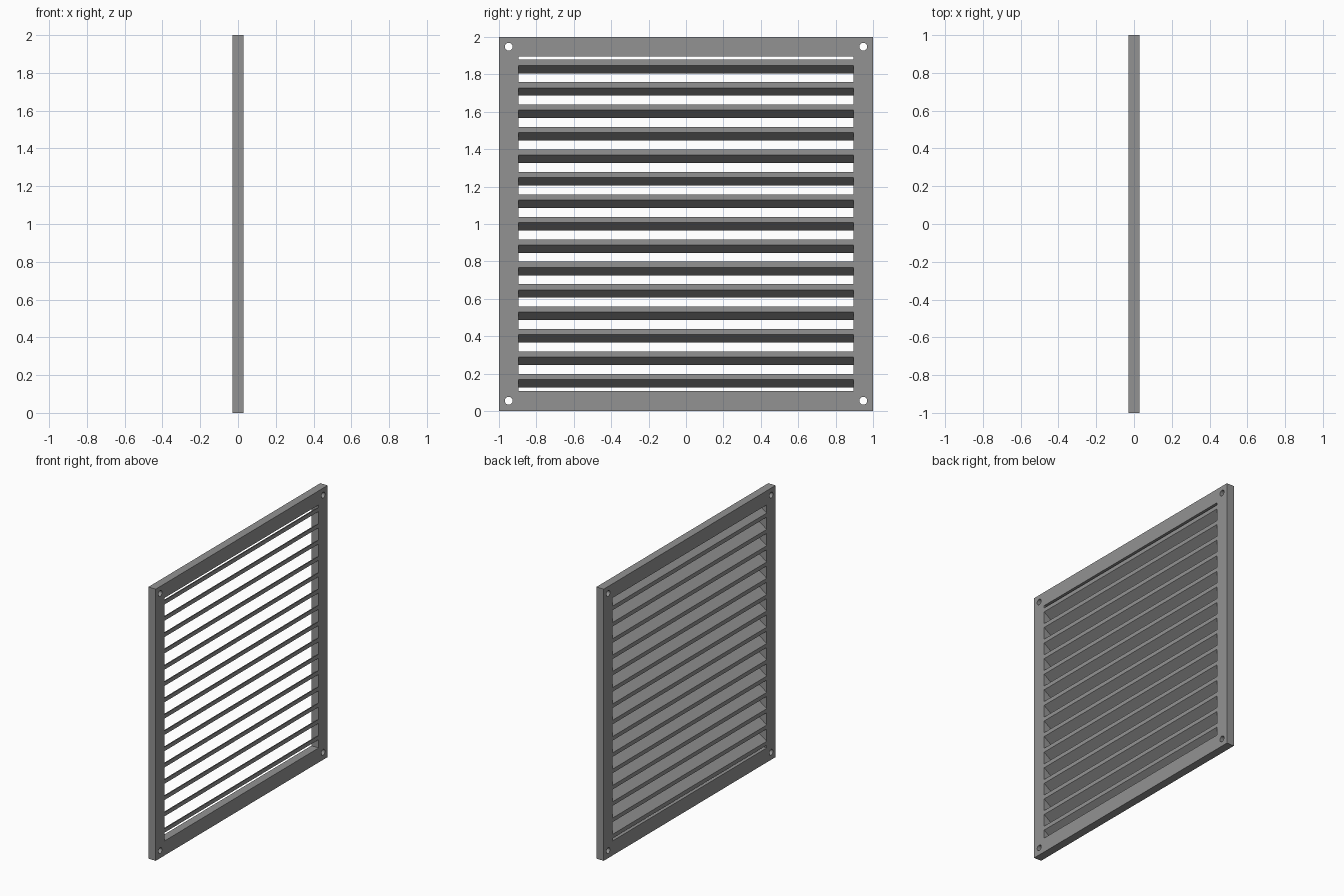
import bpy
import math

if "Cube" in bpy.data.objects:
    bpy.data.objects.remove(bpy.data.objects["Cube"])

DEPTH = 0.06      # thickness along x
HALF = DEPTH / 2
YZ_ROT = (math.pi / 2, 0, math.pi / 2)   # local xy -> world yz

# Dark grey metal
metal = bpy.data.materials.new("dark_grey")
metal.diffuse_color = (0.29, 0.29, 0.29, 1)
metal.use_nodes = True
metal.node_tree.nodes["Principled BSDF"].inputs["Base Color"].default_value = metal.diffuse_color


def rect(half_w, z0, z1):
    return [(-half_w, z0), (half_w, z0), (half_w, z1), (-half_w, z1)]


def circle(cy, cz, r, n=32):
    return [(cy + r * math.cos(2 * math.pi * i / n),
             cz + r * math.sin(2 * math.pi * i / n)) for i in range(n)]


def extruded(name, loops, half_depth, rotation, location=(0, 0, 0)):
    """Filled 2D outline (inner loops become holes), extruded and made a mesh."""
    cu = bpy.data.curves.new(name, 'CURVE')
    cu.dimensions = '2D'
    cu.fill_mode = 'BOTH'
    cu.extrude = half_depth
    cu.materials.append(metal)
    for pts in loops:
        sp = cu.splines.new('POLY')
        sp.points.add(len(pts) - 1)
        for p, (a, b) in zip(sp.points, pts):
            p.co = (a, b, 0, 1)
        sp.use_cyclic_u = True
        sp.use_smooth = False
    ob = bpy.data.objects.new(name, cu)
    bpy.context.collection.objects.link(ob)
    ob.rotation_euler = rotation
    ob.location = location
    bpy.ops.object.select_all(action='DESELECT')
    ob.select_set(True)
    bpy.context.view_layer.objects.active = ob
    bpy.ops.object.convert(target='MESH')
    return bpy.context.view_layer.objects.active


# Frame: square plate with window and four corner screw holes
holes = [circle(y, z, 0.021) for y in (-0.948, 0.948) for z in (0.055, 1.948)]
frame = extruded("frame", [rect(1, 0, 2), rect(0.896, 0.107, 1.896)] + holes,
                 HALF, YZ_ROT)
bpy.ops.object.shade_smooth_by_angle(angle=math.radians(30))

# Slats: slanted parallelogram profile in xz, high edge towards +x
rise, thick = 0.0425, 0.0300
h = (rise + thick) / 2
profile = [(-HALF, -h), (HALF, rise - h), (HALF, h), (-HALF, thick - h)]
slat = extruded("slat", [profile], 0.896, (math.pi / 2, 0, 0), (0, 0, 0.162))
slat.name = "slat_01"
for i in range(1, 15):
    ob = slat.copy()
    ob.name = f"slat_{i + 1:02d}"
    ob.location.z += 0.12 * i
    bpy.context.collection.objects.link(ob)
